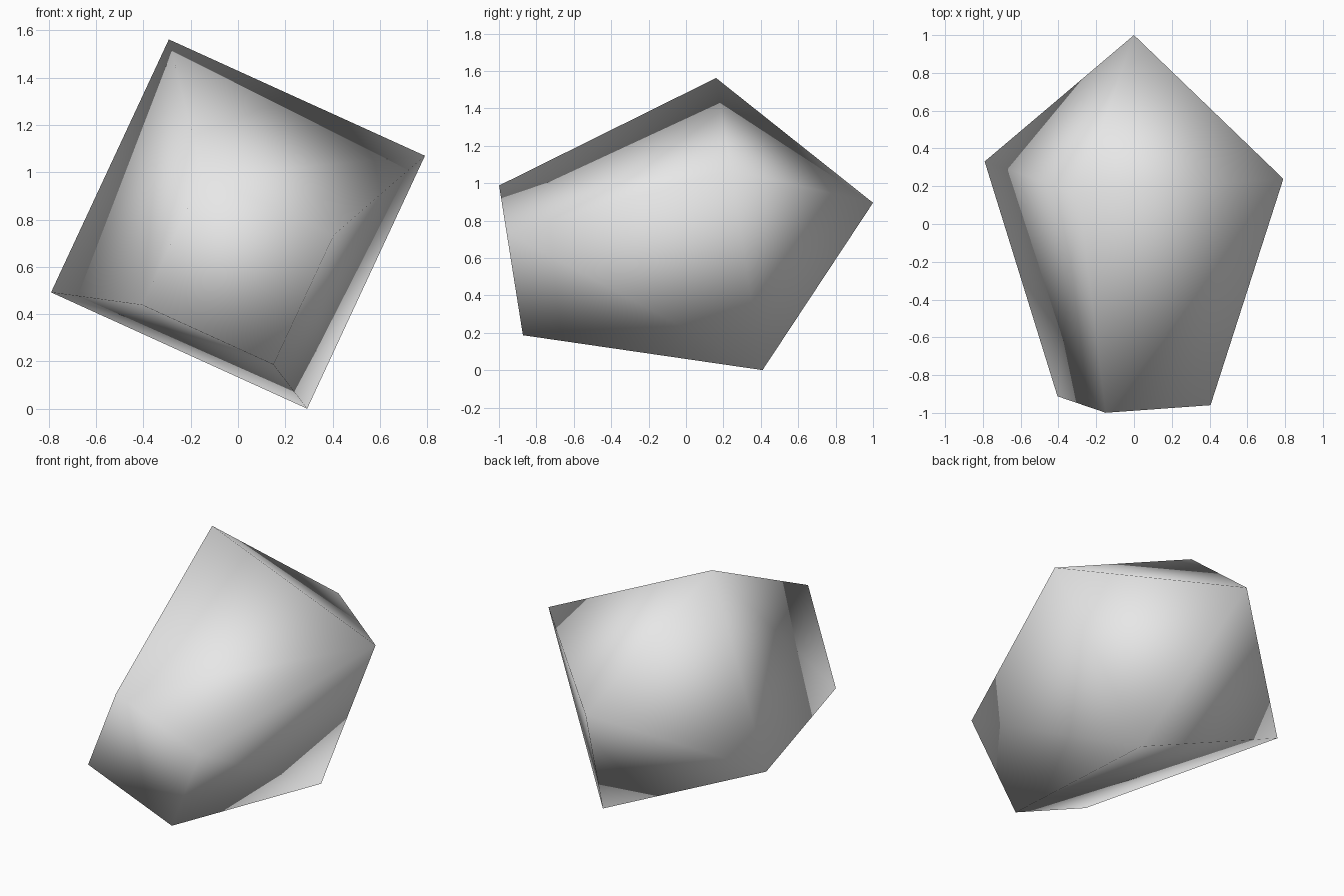
import bpy
import bmesh
import math
from mathutils import Matrix, Vector

cube = bpy.data.objects.get("Cube")
if cube:
    bpy.data.objects.remove(cube, do_unlink=True)

# One plain grey for the whole stone
grey = bpy.data.materials.new("light grey")
grey.use_nodes = True
colour = (0.8, 0.8, 0.8, 1.0)
grey.diffuse_color = colour
grey.node_tree.nodes["Principled BSDF"].inputs["Base Color"].default_value = colour

# The stone's axis runs along y, tilted upward; the point is at the back
SIDES = 4
TURN = math.radians(20.3)
POINT = Vector((0, 1, 0.895))
TILT = Matrix.Rotation(math.radians(9.04), 4, "X")

bm = bmesh.new()


def ring(radius, distance):
    """Square ring of vertices at a distance in front of the point."""
    verts = []
    for i in range(SIDES):
        a = TURN + i * math.tau / SIDES
        local = Vector((radius * math.cos(a), -distance, radius * math.sin(a)))
        verts.append(bm.verts.new(POINT + TILT @ local))
    return verts


point = bm.verts.new(POINT)
wide = ring(0.843, 0.724)
narrow = ring(0.432, 1.96)

# Pyramid at the back, tapering body split on its diagonals, flat front cap
for i in range(SIDES):
    j = (i + 1) % SIDES
    bm.faces.new((point, wide[i], wide[j]))
    bm.faces.new((wide[i], narrow[j], wide[j]))
    bm.faces.new((wide[i], narrow[i], narrow[j]))
bm.faces.new(narrow)
bmesh.ops.recalc_face_normals(bm, faces=bm.faces)

# Smooth shading across every edge
for face in bm.faces:
    face.smooth = True

mesh = bpy.data.meshes.new("faceted_stone")
bm.to_mesh(mesh)
bm.free()
mesh.materials.append(grey)
stone = bpy.data.objects.new("faceted_stone", mesh)
bpy.context.collection.objects.link(stone)
